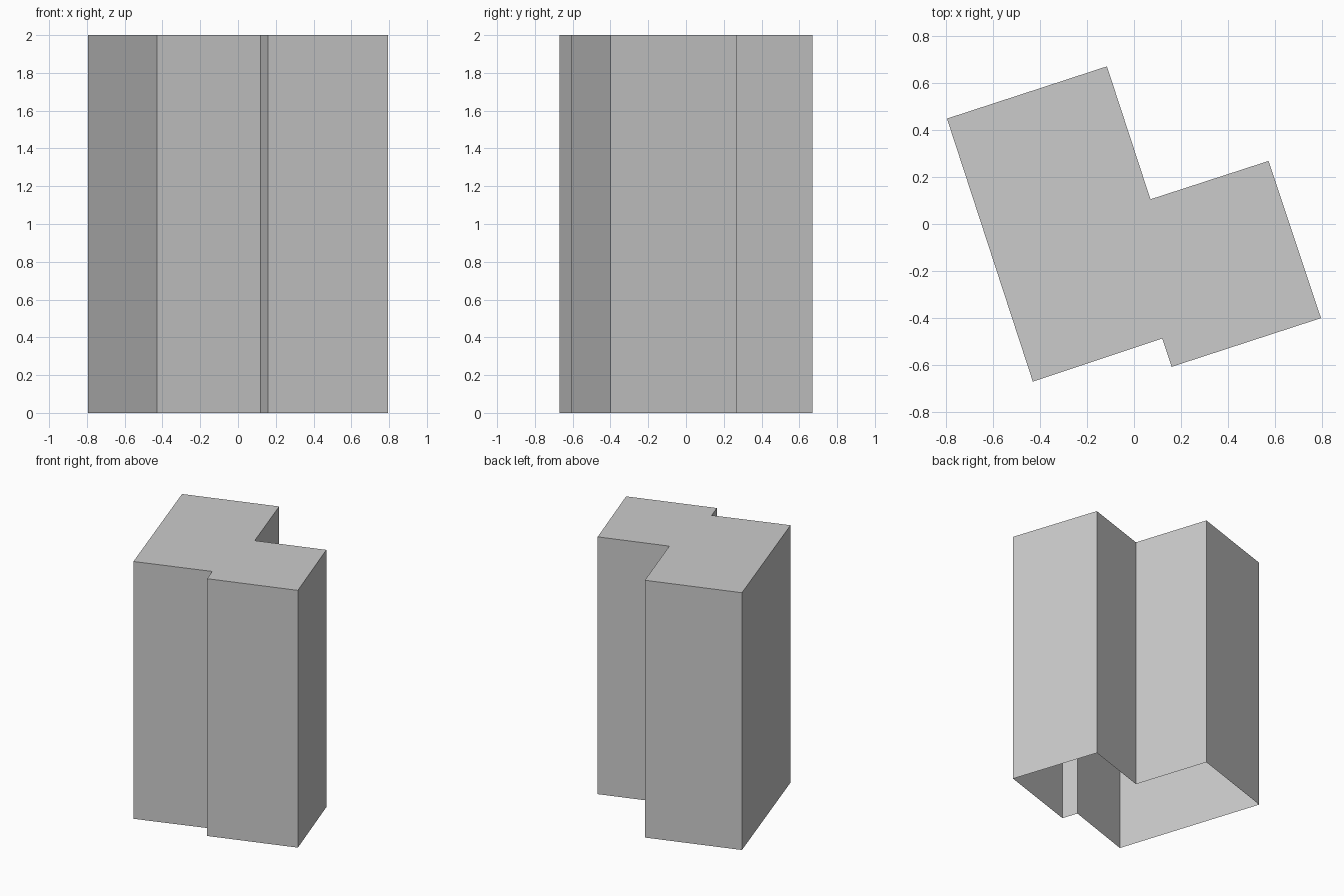
import bpy
import bmesh

cube = bpy.data.objects.get("Cube")
if cube:
    bpy.data.objects.remove(cube, do_unlink=True)

HEIGHT = 2.0

# Stepped footprint, anticlockwise from above
FOOTPRINT = [
    (-0.795, 0.448), (-0.43, -0.67), (0.12, -0.487), (0.16, -0.607),
    (0.795, -0.40), (0.572, 0.268), (0.07, 0.105), (-0.115, 0.67),
]

grey = bpy.data.materials.new("light grey")
grey.use_nodes = True
colour = (0.6, 0.6, 0.6, 1.0)
grey.diffuse_color = colour
grey.node_tree.nodes["Principled BSDF"].inputs["Base Color"].default_value = colour

# Flat roof with walls down to the ground, open underneath
bm = bmesh.new()
top = [bm.verts.new((x, y, HEIGHT)) for x, y in FOOTPRINT]
base = [bm.verts.new((x, y, 0)) for x, y in FOOTPRINT]
bm.faces.new(top)
for i in range(len(top)):
    j = (i + 1) % len(top)
    bm.faces.new((base[i], base[j], top[j], top[i]))

mesh = bpy.data.meshes.new("building_block")
bm.to_mesh(mesh)
bm.free()
mesh.materials.append(grey)
block = bpy.data.objects.new("building_block", mesh)
bpy.context.collection.objects.link(block)
